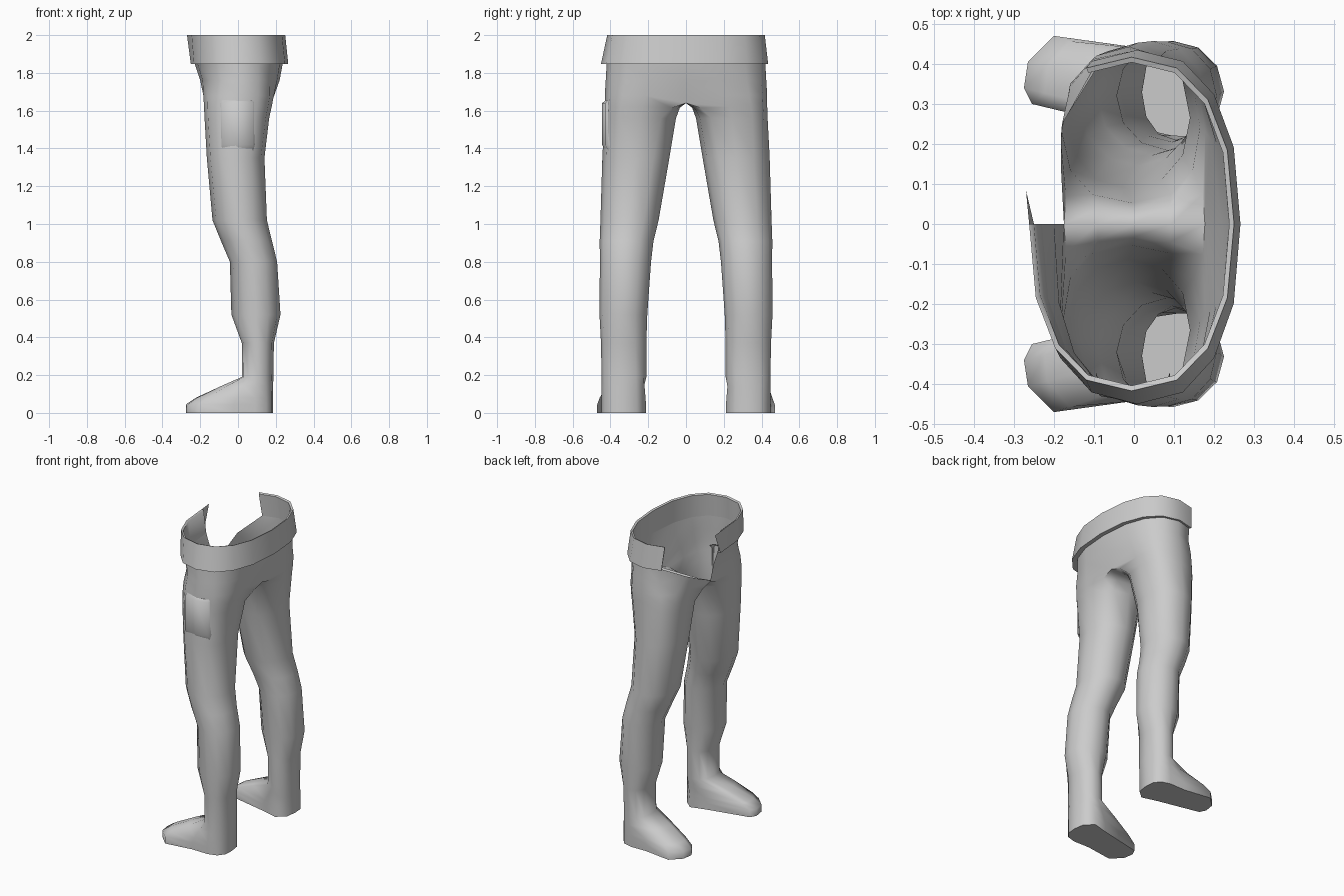
import bpy, bmesh, math

if "Cube" in bpy.data.objects:
    bpy.data.objects.remove(bpy.data.objects["Cube"])

N = 12  # sides of each leg: 0 inner, 3 front (-x), 6 outer, 9 back

grey = bpy.data.materials.new("cloth grey")
grey.diffuse_color = (0.6, 0.6, 0.6, 1)
grey.use_nodes = True
grey.node_tree.nodes["Principled BSDF"].inputs["Base Color"].default_value = grey.diffuse_color


def power(v, p):
    return math.copysign(abs(v) ** p, v)


def leg_ring(z, x0, x1, y0, y1, p=1.0):
    """Rounded closed ring around one leg."""
    cx, hx, cy, hy = (x0 + x1) / 2, (x1 - x0) / 2, (y0 + y1) / 2, (y1 - y0) / 2
    return [(cx - hx * power(math.sin(2 * math.pi * k / N), p),
             cy - hy * power(math.cos(2 * math.pi * k / N), p), z) for k in range(N)]


def half_ring(z, x0, x1, y1, p=0.85):
    """Half of a hip ring, from centre front round to centre back."""
    cx, hx = (x0 + x1) / 2, (x1 - x0) / 2
    pts = []
    for i in range(9):
        t = math.pi * i / 8
        pts.append((cx - hx * power(round(math.cos(t), 6), p),
                    y1 * power(round(math.sin(t), 6), p), z))
    return pts


def add(bm, pts, side):
    return [bm.verts.new((x, side * y, z)) for x, y, z in pts]


def face(bm, verts, side):
    bm.faces.new(verts if side > 0 else verts[::-1])


def bridge(bm, a, b, side, closed=False, skip=()):
    n = len(a)
    for i in range(n if closed else n - 1):
        if i not in skip:
            j = (i + 1) % n
            face(bm, [a[i], b[i], b[j], a[j]], side)


def finish(bm, name, angle):
    bmesh.ops.remove_doubles(bm, verts=bm.verts, dist=0.0005)
    loose = [v for v in bm.verts if not v.link_faces]
    bmesh.ops.delete(bm, geom=loose, context='VERTS')
    me = bpy.data.meshes.new(name)
    bm.to_mesh(me)
    bm.free()
    me.materials.append(grey)
    ob = bpy.data.objects.new(name, me)
    bpy.context.collection.objects.link(ob)
    bpy.ops.object.select_all(action='DESELECT')
    ob.select_set(True)
    bpy.context.view_layer.objects.active = ob
    bpy.ops.object.shade_smooth_by_angle(angle=math.radians(angle))


# Leg sections: z, front, back, inner, outer, roundness
SECTIONS = [(0.19, 0.02, 0.187, 0.21, 0.447, 0.9), (0.37, 0.02, 0.19, 0.21, 0.45, 0.95),
            (0.52, -0.035, 0.225, 0.205, 0.458), (0.80, -0.043, 0.207, 0.185, 0.456),
            (0.91, -0.09, 0.18, 0.172, 0.457), (1.02, -0.135, 0.153, 0.145, 0.453),
            (1.35, -0.165, 0.14, 0.088, 0.443, 0.92), (1.56, -0.177, 0.165, 0.053, 0.432, 0.8)]
# Sole outline with the toes turned outward
SOLE = [(0.02, 0.24), (-0.255, 0.30), (-0.275, 0.34), (-0.265, 0.405), (-0.20, 0.47),
        (-0.02, 0.445), (0.09, 0.447), (0.15, 0.43), (0.18, 0.39), (0.185, 0.33),
        (0.175, 0.26), (0.12, 0.212)]

# Trousers with feet, both halves joined at the crotch
bm = bmesh.new()
for side in (1, -1):
    ankle = leg_ring(*SECTIONS[0])
    rings = [[(x, y, 0) for x, y in SOLE], [(x, y, 0.045) for x, y in SOLE]]
    for t, z in ((0.17, 0.08), (0.6, 0.14)):
        rings.append([(s[0] + (a[0] - s[0]) * t, s[1] + (a[1] - s[1]) * t, z)
                      for s, a in zip(SOLE, ankle)])
    rings += [leg_ring(*s) for s in SECTIONS]
    # fork and crotch rings: the inner points meet on the centre line
    fork = leg_ring(1.62, -0.18, 0.178, 0.03, 0.43, 0.8)
    crotch = leg_ring(1.68, -0.183, 0.19, 0.0, 0.43, 0.85)
    for k, x, y in ((10, 0.172, 0.075), (11, 0.09, 0.045), (0, 0.0, 0.033),
                    (1, -0.09, 0.04), (2, -0.17, 0.07)):
        fork[k] = (x, y, 1.615)
        crotch[k] = (x * 1.03, 0, 1.64)
    rings += [fork, crotch]
    loops = [add(bm, r, side) for r in rings]
    for a, b in zip(loops, loops[1:]):
        bridge(bm, a, b, side, True)
    face(bm, loops[0], side)

    # hips; one side is open at the front and its edge slopes down to the crotch
    mid = half_ring(1.76, -0.20, 0.22, 0.425, 0.8)
    if side > 0:
        mid[0] = (-0.175, 0, 1.65)
        mid[1] = (-0.182, 0.13, 1.71)
        mid[2] = (-0.18, 0.25, 1.77)
    mid = add(bm, mid, side)
    top = add(bm, half_ring(1.85, -0.23, 0.237, 0.42), side)
    bridge(bm, loops[-1][2:11], mid, side)
    if side > 0:
        bridge(bm, mid, top, side, skip=(0, 1, 2))
        face(bm, [mid[2], top[3], mid[3]], side)
    else:
        bridge(bm, mid, top, side)
finish(bm, "trousers", 70)

# Waistband: thin flared band, open at the front of one side
bm = bmesh.new()
for side in (1, -1):
    skip = (0, 1, 2) if side > 0 else ()
    low = 0.435 if side > 0 else 0.45
    prof = [half_ring(1.85, -0.23, 0.237, 0.42), half_ring(1.848, -0.25, 0.266, low),
            half_ring(2.0, -0.262, 0.25, 0.417), half_ring(1.995, -0.25, 0.238, 0.404),
            half_ring(1.85, -0.23, 0.237, 0.42)]
    loops = [add(bm, r, side) for r in prof]
    for a, b in zip(loops, loops[1:]):
        bridge(bm, a, b, side, skip=skip)
    if side > 0:
        # pointed tab past the centre front
        tab = add(bm, [(-0.27, 0.085, 2.0)], side)[0]
        face(bm, [loops[1][0], loops[2][0], tab], side)
finish(bm, "waistband", 60)

# Soft thigh pocket on the outer side of one leg
bm = bmesh.new()
COLUMNS = [(0.09, 0.40), (0.08, 0.428), (0.0, 0.444), (-0.085, 0.43), (-0.095, 0.40)]
rows = [add(bm, [(x, y - dy, z) for x, y in COLUMNS], -1)
        for z, dy in ((1.39, 0.015), (1.42, 0.0), (1.64, 0.0), (1.665, 0.03))]
for a, b in zip(rows, rows[1:]):
    bridge(bm, a, b, 1)
bmesh.ops.recalc_face_normals(bm, faces=bm.faces)
if sum(f.normal.y for f in bm.faces) > 0:
    bmesh.ops.reverse_faces(bm, faces=bm.faces)
finish(bm, "thigh_pocket", 80)
